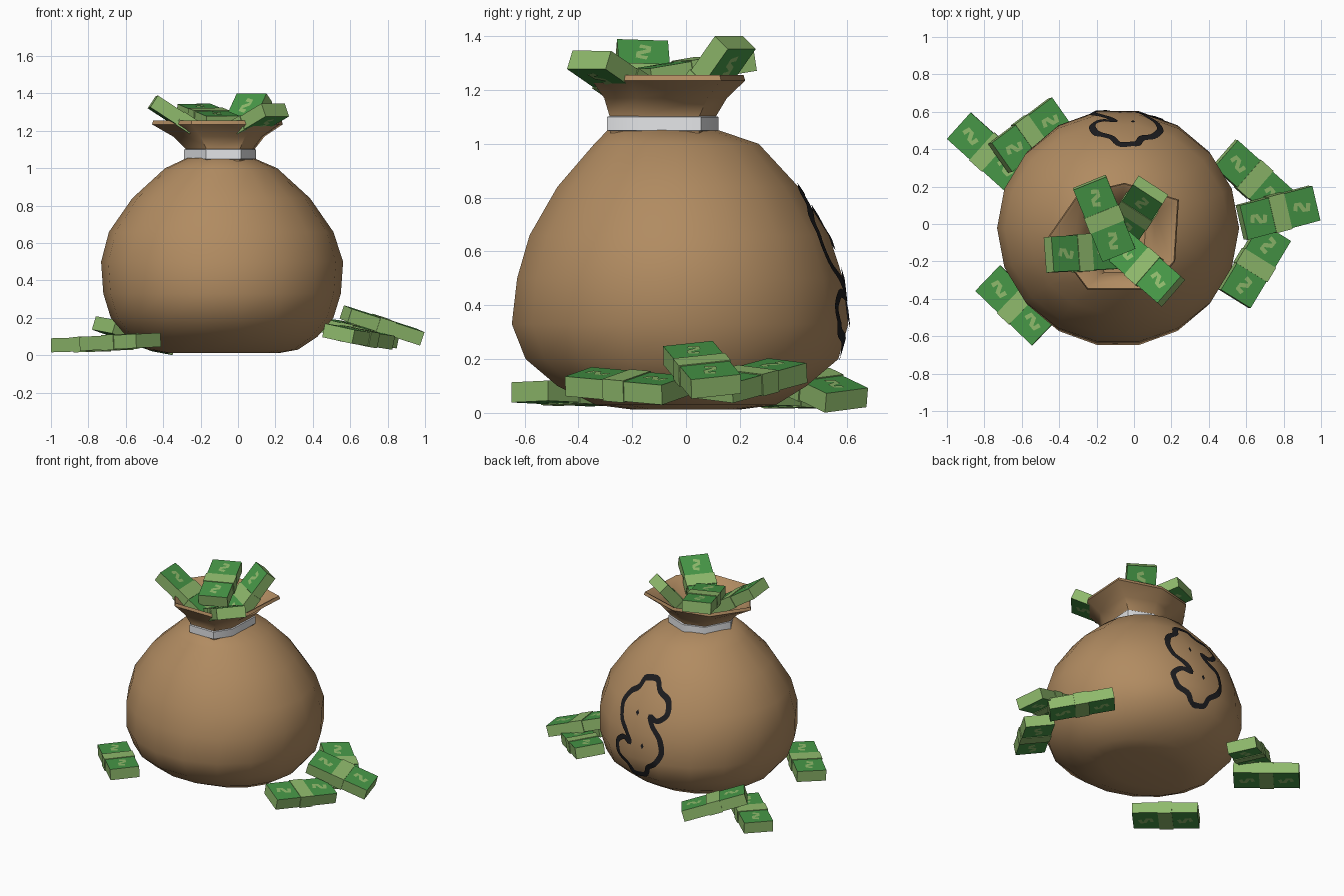
import bpy, bmesh, math
from mathutils import Vector, Matrix
from mathutils.bvhtree import BVHTree

if "Cube" in bpy.data.objects:
    bpy.data.objects.remove(bpy.data.objects["Cube"])


def material(name, rgb):
    m = bpy.data.materials.new(name)
    m.diffuse_color = (*rgb, 1)
    m.use_nodes = True
    m.node_tree.nodes["Principled BSDF"].inputs["Base Color"].default_value = m.diffuse_color
    return m


BROWN = material("sack brown", (0.44, 0.26, 0.12))
WHITE = material("tie white", (0.80, 0.81, 0.83))
BLACK = material("ink black", (0.012, 0.012, 0.014))
DARK = material("note green", (0.062, 0.31, 0.062))
LIGHT = material("pale green", (0.275, 0.49, 0.15))


def finish(name, bm, mats, smooth=None):
    me = bpy.data.meshes.new(name)
    bm.to_mesh(me)
    bm.free()
    for m in mats:
        me.materials.append(m)
    if smooth:
        me.shade_smooth()
        me.set_sharp_from_angle(angle=math.radians(smooth))
    ob = bpy.data.objects.new(name, me)
    bpy.context.collection.objects.link(ob)
    return ob


def loft(rings, cap_start=False, cap_end=False):
    """Skin a list of equal-length point rings."""
    bm = bmesh.new()
    vs = [[bm.verts.new(p) for p in r] for r in rings]
    n = len(vs[0])
    for a, b in zip(vs, vs[1:]):
        for i in range(n):
            j = (i + 1) % n
            bm.faces.new((a[i], a[j], b[j], b[i]))
    if cap_start:
        bm.faces.new(vs[0][::-1])
    if cap_end:
        bm.faces.new(vs[-1])
    return bm


def ribbon(pts, width, closed=False, step=None):
    """Left/right edge points of a flat stroke following pts."""
    pts = [Vector(p) for p in pts]
    if step:
        fine = []
        for a, b in zip(pts, pts[1:] + pts[:1]):
            k = max(1, round((b - a).length / step))
            fine += [a.lerp(b, i / k) for i in range(k)]
        # soften the corners
        for _ in range(3):
            fine = [(fine[i - 1] + p * 2 + fine[(i + 1) % len(fine)]) / 4
                    for i, p in enumerate(fine)]
        pts = fine
    n, out = len(pts), []
    for i, p in enumerate(pts):
        prev = pts[i - 1] if closed or i else p
        nxt = pts[(i + 1) % n] if closed or i < n - 1 else p
        d = (nxt - prev).normalized()
        o = Vector((-d.y, d.x)) * width / 2
        out.append((p + o, p - o))
    return out + out[:1] if closed else out


# Sack body: z, centre x, centre y, radius x, radius y
PROFILE = [(0.012, -.08, 0, .30, .20), (0.03, -.08, 0, .40, .34),
           (0.10, -.085, -.015, .51, .47), (0.20, -.085, -.015, .595, .59),
           (0.33, -.085, -.022, .635, .635), (0.50, -.085, -.022, .647, .615),
           (0.66, -.09, -.025, .60, .565), (0.84, -.09, -.03, .475, .455),
           (1.0, -.09, -.035, .30, .31), (1.055, -.095, -.09, .178, .20)]
SIDES = 18
rings = [[(cx + rx * math.cos(math.tau * i / SIDES),
           cy + ry * math.sin(math.tau * i / SIDES), z) for i in range(SIDES)]
         for z, cx, cy, rx, ry in PROFILE]
bm = loft(rings, True, True)
bm.normal_update()
tree = BVHTree.FromBMesh(bm)
finish("sack_body", bm, [BROWN], 60)

# Sack mouth: seven-sided flared collar with a thin lip and hollow inside
RIM = [(.24, .13), (-.05, .22), (-.30, .16), (-.46, -.07),
       (-.25, -.35), (.09, -.35), (.22, -.20)]
RIM_C, NECK_C = Vector((-.11, -.07)), Vector((-.095, -.09))


def collar(z, sx, sy, t):
    c = NECK_C.lerp(RIM_C, t)
    return [(c.x + (x - RIM_C.x) * sx, c.y + (y - RIM_C.y) * sy, z) for x, y in RIM]


finish("sack_mouth", loft([
    collar(1.04, .52, .69, 0), collar(1.10, .52, .69, 0), collar(1.17, .70, .80, .5),
    collar(1.235, 1, 1, 1), collar(1.255, .98, .98, 1), collar(1.245, .92, .92, 1),
    collar(1.17, .62, .72, .5), collar(1.09, .45, .60, 0)], False, True), [BROWN], 50)

# White tie around the neck
finish("neck_tie", loft([
    collar(1.045, .50, .66, 0), collar(1.05, .55, .73, 0),
    collar(1.10, .55, .73, 0), collar(1.105, .50, .66, 0)]), [WHITE], 50)

# Painted squiggle outline on the back, laid onto the body surface
HALF = [(-.09, -.04), (-.165, .02), (-.185, .12), (-.14, .20), (-.07, .235),
        (-.065, .30), (.05, .315), (.07, .25), (.16, .22), (.19, .13),
        (.12, .07), (.05, .11)]
outline = HALF + [(-u, -v) for u, v in HALF]
dots = [[(s * -.035 + .012 * math.cos(a), s * .10 + .02 * math.sin(a))
         for a in (0, math.pi / 2, math.pi, 3 * math.pi / 2)] for s in (1, -1)]


def on_back(p):
    hit, nor, _, _ = tree.ray_cast(Vector((-.04 - p.x, 2, .525 + p.y)), Vector((0, -1, 0)))
    if nor.y < 0:
        nor = -nor
    return hit + nor * .006


bm = bmesh.new()
prev = None
for l, r in ribbon(outline, .034, True, .02):
    cur = (bm.verts.new(on_back(l)), bm.verts.new(on_back(r)))
    if prev:
        bm.faces.new((prev[0], cur[0], cur[1], prev[1]))
    prev = cur
for d in dots:
    bm.faces.new([bm.verts.new(on_back(Vector(p))) for p in d])
for f in bm.faces:
    f.normal_update()
    if f.normal.y < 0:
        f.normal_flip()
finish("painted_squiggle", bm, [BLACK])

# Bundles of notes
L, W, T = .42, .19, .075
SQUIGGLE = [(-.040, -.012), (-.030, .022), (-.008, .018), (.008, -.018),
            (.030, -.022), (.040, .012)]


def box(bm, size, top, side):
    geom = bmesh.ops.create_cube(bm, size=1, matrix=Matrix.Diagonal((*size, 1)))
    for f in {f for v in geom["verts"] for f in v.link_faces}:
        f.normal_update()
        f.material_index = top if abs(f.normal.z) > .5 else side


def bundle(name, centre, yaw, gx, gy):
    """Bundle lying on a plane with slopes gx, gy, long side pointing at yaw."""
    bm = bmesh.new()
    box(bm, (L, W, T), 0, 1)
    box(bm, (.09, W + .01, T + .008), 1, 1)
    # pale squiggle plates on both faces, both sides of the band
    for side in (1, -1):
        for x in (-.125, .125):
            prev = None
            for l, r in ribbon(SQUIGGLE, .024):
                cur = [bm.verts.new((x + p.x, p.y, side * (T / 2 + .002))) for p in (l, r)]
                if prev:
                    q = (prev[0], prev[1], cur[1], cur[0])
                    bm.faces.new(q if side > 0 else q[::-1]).material_index = 1
                prev = cur
    a = math.radians(yaw)
    ux = Vector((math.cos(a), math.sin(a), gx * math.cos(a) + gy * math.sin(a))).normalized()
    uz = Vector((-gx, -gy, 1)).normalized()
    m = Matrix((ux, uz.cross(ux), uz)).transposed().to_4x4()
    ob = finish(name, bm, [DARK, LIGHT])
    ob.matrix_world = Matrix.Translation(centre) @ m


for name, c, yaw, gx, gy in [
        ("bundle_right_front", (.645, -.22, .10), 59, -.20, .03),
        ("bundle_right_top", (.77, .06, .16), 15, -.33, .03),
        ("bundle_right_back", (.64, .24, .12), -42, -.20, .05),
        ("bundle_left_front", (-.63, -.435, .072), -44, .05, 0),
        ("bundle_left_back_low", (-.78, .385, .06), -42, .03, 0),
        ("bundle_left_back_high", (-.555, .475, .105), 37, -.30, -.08),
        ("bundle_mouth_centre", (-.16, .03, 1.275), -68, -.05, .15),
        ("bundle_mouth_left", (-.28, -.155, 1.24), 3, -.65, -.08),
        ("bundle_mouth_front", (.055, -.235, 1.225), -41, .34, -.30),
        ("bundle_mouth_back", (.015, .07, 1.215), 57, .65, 1.0)]:
    bundle(name, c, yaw, gx, gy)
